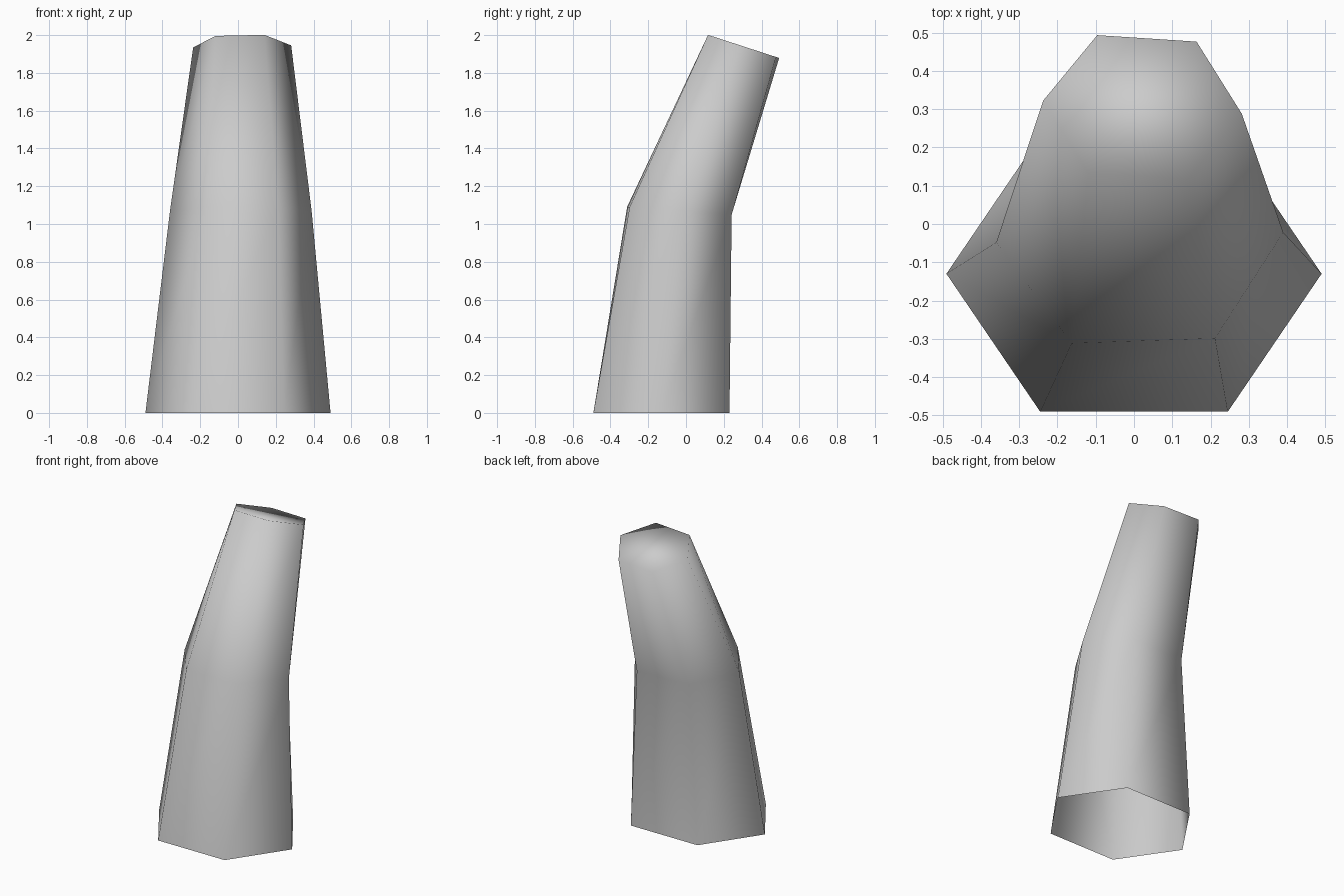
import bpy, bmesh
from math import pi
from mathutils import Matrix, Vector

cube = bpy.data.objects.get("Cube")
if cube:
    bpy.data.objects.remove(cube, do_unlink=True)

SIDES = 6

# Plain grey surface
grey = bpy.data.materials.new("plain_grey")
grey.use_nodes = True
color = (0.6, 0.6, 0.6, 1)
grey.diffuse_color = color
grey.node_tree.nodes["Principled BSDF"].inputs["Base Color"].default_value = color

bm = bmesh.new()


def ring(center, rx, ry, twist, tilt):
    """Hexagonal section, turned by twist and sloping down to the back by tilt."""
    turn = Matrix.Rotation(twist, 3, 'Z')
    verts = []
    for i in range(SIDES):
        p = Matrix.Rotation(2 * pi * i / SIDES, 3, 'Z') @ Vector((1, 0, 0))
        p = turn @ Vector((p.x * rx, p.y * ry, 0))
        p.z = -tilt * p.y
        verts.append(bm.verts.new(p + Vector(center)))
    return verts


# Base, bend and tip sections of the tapering horn
base = ring((0, -0.13, 0), 0.49, 0.416, 0, 0)
bend = ring((0.015, -0.035, 1.07), 0.375, 0.312, 0.035, 0.075)
tip = ring((0.022, 0.305, 1.94), 0.26, 0.208, -0.065, 0.325)

# Side walls, open at the base
for low, high in ((base, bend), (bend, tip)):
    for i in range(SIDES):
        j = (i + 1) % SIDES
        bm.faces.new((low[i], low[j], high[j], high[i]))

# Closed tip
bm.faces.new(tip)

for face in bm.faces:
    face.smooth = True

mesh = bpy.data.meshes.new("bent_horn")
bm.to_mesh(mesh)
bm.free()
mesh.materials.append(grey)
horn = bpy.data.objects.new("bent_horn", mesh)
bpy.context.collection.objects.link(horn)
